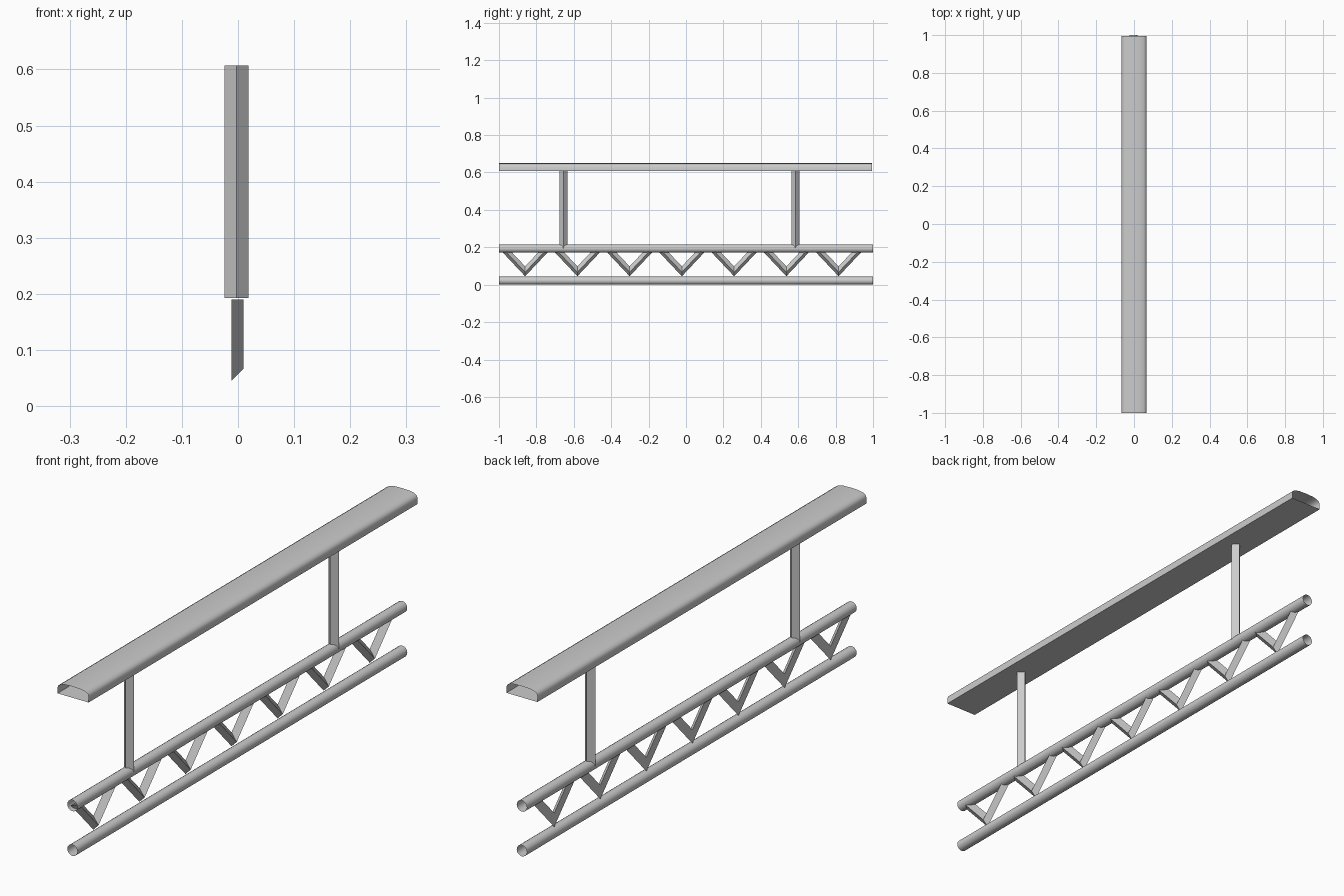
import bpy, math

if "Cube" in bpy.data.objects:
    bpy.data.objects.remove(bpy.data.objects["Cube"])

AXIS_X = -0.003   # shared axis of tubes and posts
R = 0.0215        # tube and post radius
DECK_Z = 0.193    # axis height of the upper tube


def make(name, verts, faces, smooth=False):
    me = bpy.data.meshes.new(name)
    me.from_pydata(verts, [], faces)
    me.update()
    ob = bpy.data.objects.new(name, me)
    bpy.context.collection.objects.link(ob)
    if smooth:
        bpy.ops.object.select_all(action='DESELECT')
        ob.select_set(True)
        bpy.context.view_layer.objects.active = ob
        bpy.ops.object.shade_smooth_by_angle(angle=math.radians(40))
    return ob


def loft(name, rings, smooth=False):
    """Open-ended skin through matching closed rings."""
    n = len(rings[0])
    verts = [p for ring in rings for p in ring]
    faces = [(k * n + i, k * n + (i + 1) % n, (k + 1) * n + (i + 1) % n, (k + 1) * n + i)
             for k in range(len(rings) - 1) for i in range(n)]
    return make(name, verts, faces, smooth)


def along_y(name, profile, y0, y1):
    return loft(name, [[(x, y, z) for x, z in profile] for y in (y0, y1)], True)


def circle(z, n=16):
    return [(AXIS_X + R * math.cos(math.tau * i / n), z - R * math.sin(math.tau * i / n))
            for i in range(n)]


# Two open round tubes
along_y("lower_tube", circle(R), -1, 1)
along_y("upper_tube", circle(DECK_Z), -1, 1)

# Wide hollow handrail with a softly domed top
half = [(0.066, 0.607), (0.066, 0.630), (0.062, 0.639), (0.052, 0.645), (0.032, 0.649)]
rail = [(-x, z) for x, z in half] + [(0, 0.650)] + half[::-1]
along_y("handrail", rail, -1, 0.995)

# Square posts turned on their corners
for i, y in enumerate((-0.656, 0.585)):
    loft(f"post_{i + 1}", [[(AXIS_X + R * dx, y + R * dy, z)
                           for dx, dy in ((1, 0), (0, 1), (-1, 0), (0, -1))]
                          for z in (DECK_Z, 0.607)])

# V braces with a ridged section: outer edge, ridge, inner edge
SLOPE, TOP = 1.06, 0.19
section = [(-0.012, 0.045), (0.010, 0.067), (-0.012, 0.098)]
for i in range(7):
    yc = -0.86 + 0.2793 * i
    rings = []
    for side in (-1, 0, 1):
        rings.append([(x, yc + side * (TOP - z) / SLOPE, TOP if side else z)
                      for x, z in section])
    loft(f"v_brace_{i + 1}", rings)
